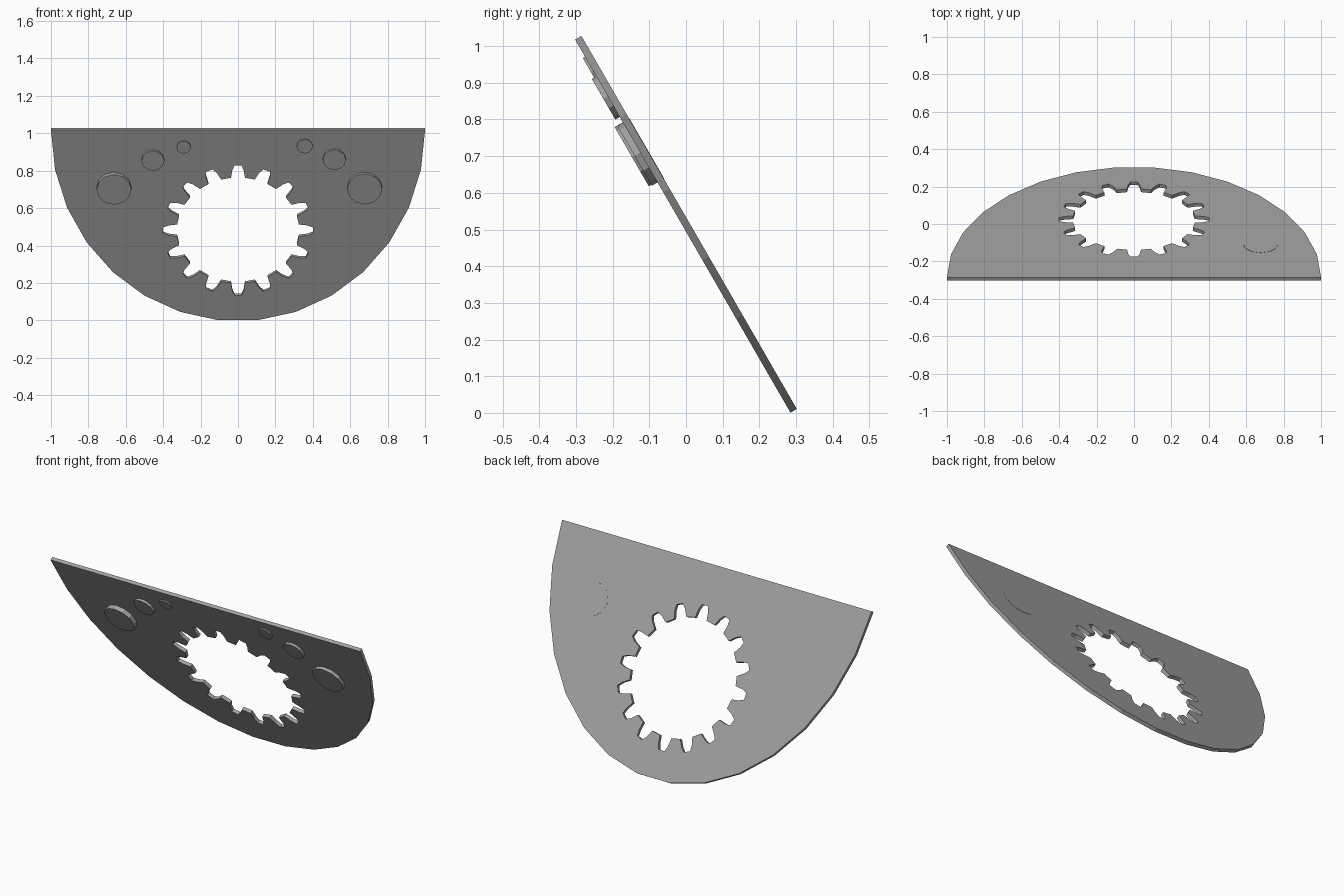
import bpy, bmesh
from math import sin, cos, radians, pi
from mathutils import Matrix, Vector

cube = bpy.data.objects.get("Cube")
if cube:
    bpy.data.objects.remove(cube, do_unlink=True)

grey = bpy.data.materials.new("mid grey")
grey.use_nodes = True
colour = (0.36, 0.36, 0.36, 1)
grey.diffuse_color = colour
grey.node_tree.nodes["Principled BSDF"].inputs["Base Color"].default_value = colour

# Everything is laid out flat, then leaned forward by this transform
HALF_THICK = 0.01
HALF_LENGTH = 0.5875
LEAN = Matrix.Translation((0, 0, 0.514)) @ Matrix.Rotation(radians(120), 4, 'X')


def add_object(name, mesh):
    mesh.transform(LEAN)
    mesh.materials.clear()
    mesh.materials.append(grey)
    obj = bpy.data.objects.new(name, mesh)
    bpy.context.collection.objects.link(obj)
    return obj


def flat_plate(name, loops):
    """Filled, extruded outline; inner loops become holes."""
    curve = bpy.data.curves.new(name + "_outline", 'CURVE')
    curve.dimensions = '2D'
    curve.fill_mode = 'BOTH'
    curve.extrude = HALF_THICK
    for loop in loops:
        spline = curve.splines.new('POLY')
        spline.points.add(len(loop) - 1)
        for point, (x, y) in zip(spline.points, loop):
            point.co = (x, y, 0, 1)
        spline.use_cyclic_u = True
    helper = bpy.data.objects.new(name + "_helper", curve)
    bpy.context.collection.objects.link(helper)
    bpy.context.view_layer.update()
    graph = bpy.context.evaluated_depsgraph_get()
    mesh = bpy.data.meshes.new_from_object(helper.evaluated_get(graph))
    bpy.data.objects.remove(helper, do_unlink=True)
    bm = bmesh.new()
    bm.from_mesh(mesh)
    bmesh.ops.remove_doubles(bm, verts=bm.verts, dist=1e-5)
    bmesh.ops.recalc_face_normals(bm, faces=bm.faces)
    for face in bm.faces:
        face.smooth = False
    bm.to_mesh(mesh)
    bm.free()
    return add_object(name, mesh)


def disc(name, x, y, radius, front, back=0.0):
    bm = bmesh.new()
    bmesh.ops.create_cone(
        bm, cap_ends=True, segments=12, radius1=radius, radius2=radius,
        depth=front - back,
        matrix=Matrix.Translation((x, y, (front + back) / 2)))
    mesh = bpy.data.meshes.new(name)
    bm.to_mesh(mesh)
    bm.free()
    return add_object(name, mesh)


# Half-oval outline, straight along the top
outline = [(cos(k * pi / 15), HALF_LENGTH - 1.181 * sin(k * pi / 15))
           for k in range(16)]

# Gear-shaped opening: each tooth given as half-width and distance from centre
TEETH = 16
tooth = [(-0.037, 0.325), (-0.031, 0.37), (-0.019, 0.4),
         (0.019, 0.4), (0.031, 0.37), (0.037, 0.325)]
gear = []
for k in range(TEETH):
    turn = Matrix.Rotation(-2 * pi * k / TEETH, 2)
    for point in tooth:
        p = turn @ Vector(point)
        gear.append((p.x, p.y - 0.033))

flat_plate("plate", [outline, gear])

# Raised discs on the front; one large disc also shows at the back
disc("right_large_disc", -0.663, 0.234, 0.093, 0.036)
disc("right_medium_disc", -0.455, 0.405, 0.061, 0.024)
disc("right_small_disc", -0.29, 0.484, 0.038, 0.017)
disc("left_large_disc", 0.677, 0.232, 0.094, 0.028, -0.011)
disc("left_medium_disc", 0.515, 0.41, 0.062, 0.024)
disc("left_small_disc", 0.357, 0.49, 0.043, 0.017)
